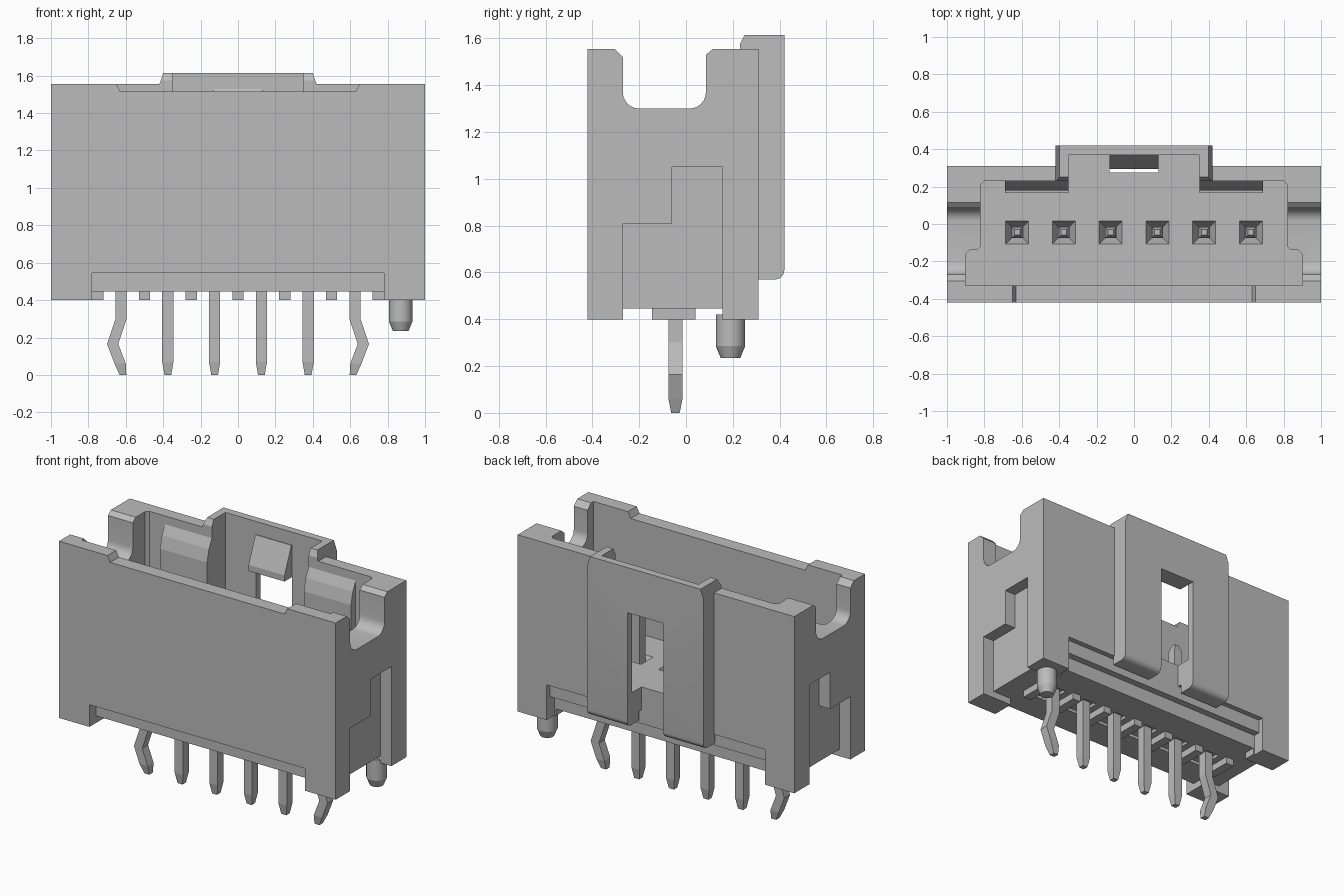
import bpy, bmesh, math

cube = bpy.data.objects.get("Cube")
if cube:
    bpy.data.objects.remove(cube, do_unlink=True)

grey = bpy.data.materials.new("plain_grey")
grey.use_nodes = True
tone = (0.5, 0.5, 0.5, 1)
grey.diffuse_color = tone
grey.node_tree.nodes["Principled BSDF"].inputs["Base Color"].default_value = tone


def loft(name, rings):
    """Closed solid through a stack of equal-length rings of points."""
    bm = bmesh.new()
    loops = [[bm.verts.new(p) for p in ring] for ring in rings]
    n = len(loops[0])
    for a, b in zip(loops, loops[1:]):
        for i in range(n):
            j = (i + 1) % n
            bm.faces.new((a[i], a[j], b[j], b[i]))
    bm.faces.new(loops[0][::-1])
    bm.faces.new(loops[-1])
    bmesh.ops.recalc_face_normals(bm, faces=bm.faces)
    me = bpy.data.meshes.new(name)
    bm.to_mesh(me)
    bm.free()
    me.materials.append(grey)
    ob = bpy.data.objects.new(name, me)
    bpy.context.collection.objects.link(ob)
    return ob


def box(name, x0, x1, y0, y1, z0, z1):
    return loft(name, [[(x0, y0, z), (x1, y0, z), (x1, y1, z), (x0, y1, z)] for z in (z0, z1)])


def side_prism(name, profile, x0, x1):
    """Extrude a (y, z) profile along x."""
    return loft(name, [[(x, y, z) for y, z in profile] for x in (x0, x1)])


def arc(cy, cz, r, start, end, steps=6):
    angles = [math.radians(start + (end - start) * i / steps) for i in range(steps + 1)]
    return [(cy + r * math.cos(a), cz + r * math.sin(a)) for a in angles]


def square_stack(name, cx, cy, levels):
    """Square bar given (z, x offset, half width) levels."""
    return loft(name, [[(cx + dx + sx * h, cy + sy * h, z)
                        for sx, sy in ((-1, -1), (1, -1), (1, 1), (-1, 1))]
                       for z, dx, h in levels])


body = box("housing", -1, 1, -0.42, 0.31, 0.4, 1.555)
helpers = []


def combine(tool, operation="DIFFERENCE"):
    m = body.modifiers.new(tool.name, "BOOLEAN")
    m.operation = operation
    m.solver = "EXACT"
    m.object = tool
    tool.hide_render = True
    helpers.append(tool)


# Underside: corner feet stay, the middle is raised and stepped
combine(box("cut_cross", -1.1, 1.1, -0.27, 0.155, 0.3, 0.445))
combine(box("cut_long", -0.78, 0.78, -0.5, 0.5, 0.3, 0.445))
combine(box("cut_front_step", -0.78, 0.78, -0.5, -0.35, 0.3, 0.545))
combine(box("cut_back_step", -0.79, 0.79, 0.275, 0.5, 0.3, 0.63))
combine(box("cut_back_lower_step", -0.79, 0.79, 0.23, 0.5, 0.3, 0.54))

# Raised rear rib with a rounded lower edge and tapered rim
rib_profile = [(0.3, 0.57)] + arc(0.38, 0.61, 0.04, -90, 0) + [
    (0.42, 1.555), (0.42, 1.615), (0.25, 1.615), (0.22, 1.555), (0.22, 1.4), (0.3, 1.4)]
rear_rib = side_prism("rear_rib", rib_profile, -0.42, 0.42)
for v in rear_rib.data.vertices:
    if v.co.z > 1.6:
        v.co.x *= 0.95
combine(rear_rib, "UNION")

# Main cavity, keyed in plan
half_plan = [(0.9, -0.33), (0.9, -0.16), (0.88, -0.14), (0.84, -0.14), (0.82, -0.12),
             (0.82, 0.21), (0.80, 0.23), (0.35, 0.23), (0.35, 0.37)]
plan = half_plan + [(-x, y) for x, y in reversed(half_plan)]
combine(loft("cut_cavity", [[(x, y, z) for x, y in plan] for z in (0.78, 2)]))

# Rim notch in the front wall
combine(loft("cut_front_rim", [[(-w, y, z), (w, y, z), (w + 0.02, y, z + 0.04),
                                (w + 0.02, y, 1.7), (-w - 0.02, y, 1.7), (-w - 0.02, y, z + 0.04)]
                               for y in (-0.5, -0.3) for w, z in ((0.63, 1.515),)]))

# Rounded slots through both end walls
slot = ([(-0.305, 1.7), (-0.305, 1.555), (-0.27, 1.52)] + arc(-0.2, 1.37, 0.07, 180, 270)
        + arc(0.015, 1.37, 0.07, 270, 360) + [(0.085, 1.53), (0.115, 1.555), (0.115, 1.7)])
combine(side_prism("cut_end_slots", slot, -1.1, 1.1))

# Stepped pockets outside both ends
pocket = [(-0.27, 0.3), (0.155, 0.3), (0.155, 1.05), (-0.06, 1.05), (-0.06, 0.81), (-0.27, 0.81)]
for s in (-1, 1):
    combine(side_prism("cut_end_pocket", pocket, s * 0.92, s * 1.1))

# Latch window in the rear rib, open at the bottom
combine(box("cut_window", -0.13, 0.13, 0.275, 0.6, 0.3, 1.32))

# Funnels around each pin and shallow pockets underneath
pin_y = -0.045
pin_xs = [(i - 2.5) * 0.25 for i in range(6)]
for x in pin_xs:
    combine(square_stack("cut_funnel", x, pin_y, [(0.71, 0, 0.031), (0.78, 0, 0.062), (0.8, 0, 0.062)]))
    combine(box("cut_pin_pocket", x - 0.05, x + 0.05, -0.15, 0.02, 0.43, 0.465))

# Bake the housing and drop the helper solids
graph = bpy.context.evaluated_depsgraph_get()
baked = bpy.data.meshes.new_from_object(body.evaluated_get(graph))
body.modifiers.clear()
body.data = baked
baked.materials.clear()
baked.materials.append(grey)
for tool in helpers:
    bpy.data.objects.remove(tool, do_unlink=True)

# Ramp above the window, and ramped guides on the rear inner wall
side_prism("latch_ramp", [(0.38, 1.32), (0.295, 1.32), (0.295, 1.36), (0.365, 1.53), (0.38, 1.53)],
           -0.13, 0.13)
guide = [(0.24, 0.77), (0.165, 0.77), (0.165, 1.2), (0.18, 1.2), (0.18, 1.36), (0.2, 1.44),
         (0.23, 1.5), (0.24, 1.5)]
for name, s in (("left_guide", 1), ("right_guide", -1)):
    side_prism(name, guide, s * 0.35, s * 0.69)

# Standoff ribs under the floor
for i in range(7):
    x = (i - 3) * 0.25
    box("standoff_rib", x - 0.03, x + 0.03, -0.145, 0.04, 0.4, 0.46)

# Pins: straight inside, kinked at both ends of the row
for x in pin_xs:
    if abs(x) > 0.6:
        s = math.copysign(1, x)
        low = [(0, -0.01 * s, 0.018), (0.06, 0.005 * s, 0.03), (0.165, 0.045 * s, 0.03), (0.3, 0, 0.03)]
    else:
        low = [(0, 0, 0.018), (0.07, 0, 0.03)]
    square_stack("pin", x, pin_y, low + [(1.11, 0, 0.03), (1.155, 0, 0.015)])

# Locating peg
peg = loft("locating_peg", [[(0.87 + r * math.cos(i * math.tau / 24), 0.19 + r * math.sin(i * math.tau / 24), z)
                             for i in range(24)]
                            for z, r in ((0.235, 0.042), (0.285, 0.0625), (0.42, 0.0625))])

# Smooth the rounded surfaces, keep edges crisp
bpy.ops.object.select_all(action="DESELECT")
for ob in (body, peg):
    ob.select_set(True)
bpy.context.view_layer.objects.active = body
bpy.ops.object.shade_smooth_by_angle(angle=math.radians(20))
